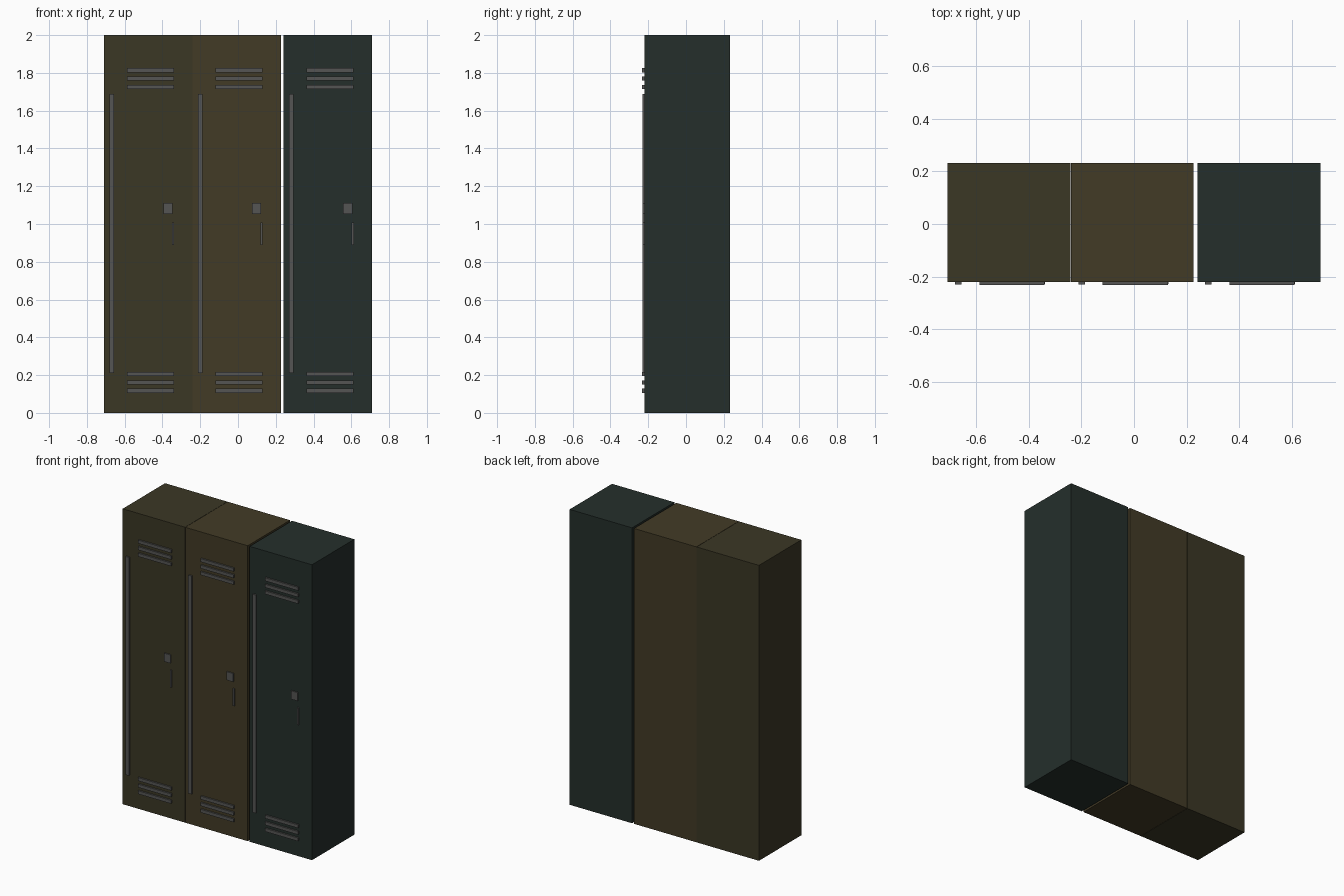
import bpy

if "Cube" in bpy.data.objects:
    bpy.data.objects.remove(bpy.data.objects["Cube"])


def material(name, rgb):
    m = bpy.data.materials.new(name)
    m.diffuse_color = (*rgb, 1)
    m.use_nodes = True
    m.node_tree.nodes["Principled BSDF"].inputs["Base Color"].default_value = m.diffuse_color
    return m


def box(name, x, y, z, mat):
    """Box from (min, max) ranges on each axis."""
    bpy.ops.mesh.primitive_cube_add(size=1, location=[sum(r) / 2 for r in (x, y, z)])
    o = bpy.context.object
    o.name = name
    o.scale = [r[1] - r[0] for r in (x, y, z)]
    bpy.ops.object.transform_apply(location=False, rotation=False, scale=True)
    o.data.materials.append(mat)
    return o


metal = material("dull_metal", (0.09, 0.09, 0.088))
WIDTH = 0.467
FACE, BACK = -0.221, 0.232
lockers = [
    ("left", -0.709, (0.043, 0.038, 0.018)),
    ("middle", -0.240, (0.055, 0.043, 0.019)),
    ("right", 0.242, (0.018, 0.028, 0.024)),
]

for side, x0, colour in lockers:
    paint = material(side + "_paint", colour)
    # cabinet body
    box(side + "_locker_body", (x0, x0 + WIDTH), (FACE, BACK), (0, 2), paint)

    def fitting(name, xa, xb, za, zb, depth=0.01):
        box(f"{side}_{name}", (x0 + xa, x0 + xb), (FACE - depth, FACE + 0.005), (za, zb), metal)

    # upper and lower vent slats
    for level, base in (("lower", 0.106), ("upper", 1.714)):
        for i in range(3):
            z = base + i * 0.0445
            fitting(f"{level}_vent_{i + 1}", 0.121, 0.369, z, z + 0.022, 0.011)
    # hinge bar, latch plate and pull handle
    fitting("hinge_bar", 0.029, 0.053, 0.21, 1.688)
    fitting("latch_plate", 0.314, 0.363, 1.053, 1.11, 0.008)
    fitting("pull_handle", 0.360, 0.371, 0.89, 1.008, 0.008)
